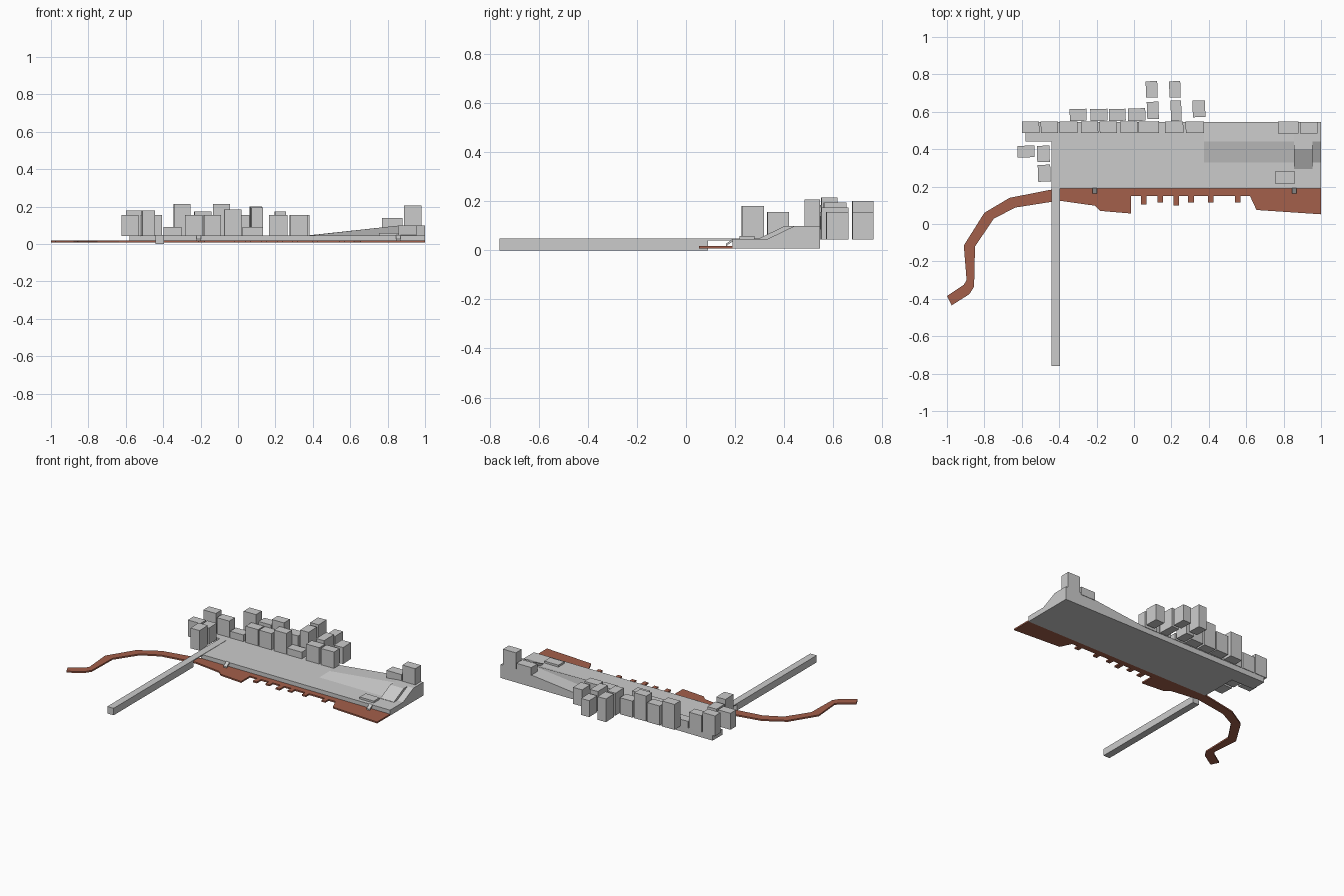
import bpy, bmesh, math
from mathutils import Matrix

BASE, DECK, TOP = 0.008, 0.045, 0.098


def finish(name, bm, mat=None):
    bmesh.ops.recalc_face_normals(bm, faces=bm.faces[:])
    me = bpy.data.meshes.new(name)
    bm.to_mesh(me)
    bm.free()
    ob = bpy.data.objects.new(name, me)
    bpy.context.collection.objects.link(ob)
    if mat:
        me.materials.append(mat)
    return ob


def box(name, x0, x1, y0, y1, z0, z1, turn=0):
    bm = bmesh.new()
    bmesh.ops.create_cube(bm, size=1)
    m = (Matrix.Translation(((x0+x1)/2, (y0+y1)/2, (z0+z1)/2))
         @ Matrix.Rotation(math.radians(turn), 4, 'Z')
         @ Matrix.Diagonal((x1-x0, y1-y0, z1-z0, 1)))
    bm.transform(m)
    return finish(name, bm)


def outline(name, pts, z0, z1, mat=None):
    """Flat plan outline given a thickness."""
    bm = bmesh.new()
    f = bm.faces.new([bm.verts.new((x, y, z0)) for x, y in pts])
    r = bmesh.ops.extrude_face_region(bm, geom=[f])
    for v in r['geom']:
        if isinstance(v, bmesh.types.BMVert):
            v.co.z = z1
    return finish(name, bm, mat)


def loft(name, sections):
    """Join (x, [(y, z), ...]) cross-sections along x."""
    bm = bmesh.new()
    rings = [[bm.verts.new((x, y, z)) for y, z in prof] for x, prof in sections]
    n = len(rings[0])
    for a, b in zip(rings, rings[1:]):
        for i in range(n):
            j = (i+1) % n
            bm.faces.new((a[i], a[j], b[j], b[i]))
    bm.faces.new(rings[0])
    bm.faces.new(rings[-1])
    return finish(name, bm)


# Platform with a small rear extension on the left
outline("platform", [(-0.41, 0.19), (1, 0.19), (1, 0.545), (-0.58, 0.545),
                     (-0.58, 0.44), (-0.41, 0.44)], BASE, DECK)

# Rising hillside at the right end
def hill(top):
    return [(0.33, 0.04), (0.33, DECK), (0.44, top), (0.545, top), (0.545, 0.04)]
loft("hillside", [(0.375, hill(DECK+0.001)), (0.855, hill(TOP)), (1, hill(TOP))])
ramp = [(0.295, 0.04), (0.295, DECK+0.002), (0.40, TOP), (0.45, TOP), (0.45, 0.04)]
loft("access_ramp", [(0.855, ramp), (0.955, ramp)])

# Long causeway with a thin deck bridging the shore
loft("causeway", [(x, [(-0.76, 0), (0.09, 0), (0.09, 0.04), (0.44, 0.04),
                       (0.44, 0.047), (-0.76, 0.047)]) for x in (-0.442, -0.395)])

# Brown shore: winding path, then a quay with short jetties
brown = bpy.data.materials.new("brown_shore")
brown.diffuse_color = (0.37, 0.115, 0.07, 1)
upper = [(-1, -0.385), (-0.91, -0.325), (-0.895, -0.30), (-0.91, -0.115),
         (-0.80, 0.06), (-0.665, 0.14), (-0.41, 0.19), (1, 0.19)]
lower = [(1, 0.052), (0.655, 0.075), (0.62, 0.15)]
for x, y in [(0.555, 0.115), (0.41, 0.115), (0.305, 0.115),
             (0.225, 0.10), (0.14, 0.115), (0.052, 0.105)]:
    lower += [(x+0.015, 0.15), (x+0.015, y), (x-0.015, y), (x-0.015, 0.15)]
lower += [(-0.016, 0.15), (-0.016, 0.056), (-0.18, 0.07), (-0.21, 0.098),
          (-0.40, 0.125), (-0.635, 0.088), (-0.75, 0.028), (-0.85, -0.12),
          (-0.855, -0.335), (-0.88, -0.375), (-0.975, -0.435)]
outline("brown_shore", upper + lower, BASE, 0.018, brown)

# Small stairs from the platform down to the shore
for i, x in enumerate((-0.21, 0.857)):
    prof = [(0.162, 0.016), (0.192, 0.037), (0.192, 0.047), (0.162, 0.026)]
    loft("stair_%d" % i, [(x-0.012, prof), (x+0.012, prof)])

# Buildings: x range, y range, top height
blocks = [
    # front row
    (-0.60, -0.505, 0.485, 0.55, 0.18), (-0.50, -0.405, 0.485, 0.55, 0.155),
    (-0.40, -0.30, 0.485, 0.55, 0.09), (-0.285, -0.19, 0.485, 0.55, 0.155),
    (-0.185, -0.09, 0.485, 0.55, 0.155), (-0.075, 0.02, 0.485, 0.55, 0.185),
    (0.022, 0.135, 0.485, 0.55, 0.09), (0.165, 0.265, 0.485, 0.55, 0.155),
    (0.275, 0.375, 0.485, 0.55, 0.155),
    # second row
    (-0.345, -0.252, 0.55, 0.617, 0.215), (-0.235, -0.14, 0.55, 0.617, 0.175),
    (-0.135, -0.043, 0.55, 0.617, 0.215), (-0.033, 0.062, 0.55, 0.62, 0.155),
    (0.068, 0.133, 0.56, 0.655, 0.195), (0.195, 0.255, 0.55, 0.662, 0.175),
    (0.312, 0.382, 0.57, 0.662, 0.155),
    # back pair
    (0.062, 0.127, 0.675, 0.765, 0.20), (0.187, 0.25, 0.675, 0.765, 0.155),
    # left group
    (-0.625, -0.53, 0.355, 0.42, 0.155), (-0.52, -0.45, 0.33, 0.42, 0.155),
    (-0.515, -0.445, 0.225, 0.318, 0.18),
]
for i, (x0, x1, y0, y1, top) in enumerate(blocks):
    e = 0.0015
    box("building_%02d" % i, x0+e, x1-e, y0+e, y1-e, DECK-0.001, top,
        2 if y1-y0 > x1-x0 else 1)

# Hilltop buildings and low pavilion
box("hilltop_house", 0.77, 0.88, 0.483, 0.548, 0.085, 0.14)
box("hilltop_tower", 0.887, 0.982, 0.483, 0.545, 0.09, 0.207)
box("low_pavilion", 0.755, 0.86, 0.217, 0.28, DECK-0.002, 0.058)
